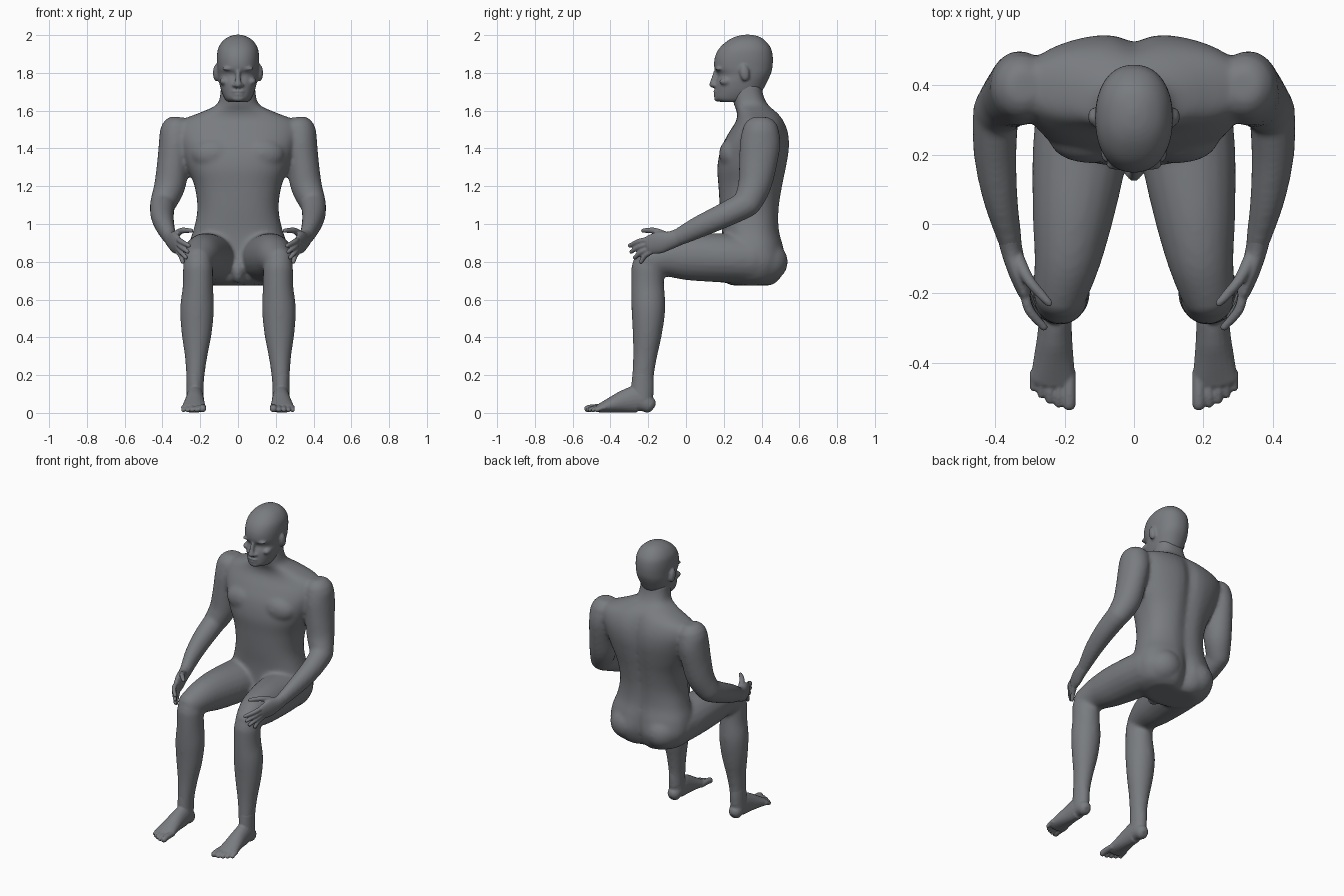
import bpy, bmesh, math
from mathutils import Vector, Matrix

SIDES = 20
skin = bpy.data.materials.new("slate_grey")
skin.diffuse_color = (0.19, 0.20, 0.215, 1)


def smooth_rows(rows, steps=4):
    """Catmull-Rom interpolation of number rows."""
    out = []
    for i in range(len(rows) - 1):
        a, b, c, d = (rows[max(0, min(len(rows) - 1, i + k))] for k in (-1, 0, 1, 2))
        for s in range(steps):
            t = s / steps
            out.append([0.5 * (2 * q + (r - p) * t + (2 * p - 5 * q + 4 * r - w) * t * t
                               + (3 * q - p - 3 * r + w) * t ** 3)
                        for p, q, r, w in zip(a, b, c, d)])
    return out + [list(rows[-1])]


def skin_rings(bm, rings):
    loops = [[bm.verts.new(p) for p in ring] for ring in rings]
    n = len(loops[0])
    for a, b in zip(loops, loops[1:]):
        for i in range(n):
            bm.faces.new((a[i], a[(i + 1) % n], b[(i + 1) % n], b[i]))
    bm.faces.new(loops[0][::-1])
    bm.faces.new(loops[-1])


def tube(bm, rows, side=1):
    """Round-ended limb; rows are x, y, z, half width, half depth."""
    rows = smooth_rows(rows)
    pts = [Vector((r[0] * side, r[1], r[2])) for r in rows]
    rings = []
    last = len(rows) - 1
    for i, r in enumerate(rows):
        t = (pts[min(i + 1, last)] - pts[max(i - 1, 0)]).normalized()
        v = t.cross(Vector((1, 0, 0))).normalized()
        u = v.cross(t)

        def ring(shift, k):
            return [pts[i] + t * shift + u * (r[3] * k * math.cos(a)) + v * (r[4] * k * math.sin(a))
                    for a in (math.tau * j / SIDES for j in range(SIDES))]
        m = min(r[3], r[4])
        dome = [(0.9 * m, 0.4), (0.75 * m, 0.66), (0.45 * m, 0.89)]
        if i == 0:
            rings += [ring(-s, k) for s, k in dome]
        rings.append(ring(0, 1))
        if i == last:
            rings += [ring(s, k) for s, k in reversed(dome)]
    skin_rings(bm, rings)


def loft(bm, rows, power, groove=0.0):
    """Upright form; rows are z, half width, front y, back y, groove share."""
    rings = []
    for z, w, f, b, g in smooth_rows(rows):
        ring = []
        for j in range(48):
            a = math.tau * j / 48
            c, s = math.cos(a), math.sin(a)
            x = w * math.copysign(abs(c) ** (2 / power), c)
            y = (f + b) / 2 + (b - f) / 2 * math.copysign(abs(s) ** (2 / power), s)
            if s > 0:
                y -= groove * g * math.exp(-(x / 0.045) ** 2)
            ring.append((x, y, z))
        rings.append(ring)
    skin_rings(bm, rings)


def ball(bm, loc, size, tilt=0.0):
    m = Matrix.Translation(loc) @ Matrix.Rotation(tilt, 4, 'X') @ Matrix.Diagonal((*size, 1))
    bmesh.ops.create_icosphere(bm, subdivisions=3, radius=1, matrix=m)


def fuse(bm, name, voxel, smoothing):
    """Merge overlapping forms into one smooth surface."""
    bmesh.ops.recalc_face_normals(bm, faces=bm.faces[:])
    me = bpy.data.meshes.new(name)
    bm.to_mesh(me)
    bm.free()
    ob = bpy.data.objects.new(name, me)
    bpy.context.collection.objects.link(ob)
    rm = ob.modifiers.new("merge", 'REMESH')
    rm.mode, rm.voxel_size, rm.use_smooth_shade = 'VOXEL', voxel, True
    sm = ob.modifiers.new("soften", 'SMOOTH')
    sm.factor, sm.iterations = 0.5, smoothing
    bpy.ops.object.select_all(action='DESELECT')
    bpy.context.view_layer.objects.active = ob
    ob.select_set(True)
    for mod in ("merge", "soften"):
        bpy.ops.object.modifier_apply(modifier=mod)
    bpy.ops.object.shade_smooth()
    ob.data.materials.clear()
    ob.data.materials.append(skin)


# Body: trunk and neck, then limbs
bm = bmesh.new()
loft(bm, [(0.675, 0.16, 0.24, 0.46, 1), (0.71, 0.23, 0.19, 0.505, 1.6), (0.79, 0.27, 0.18, 0.535, 1.8),
          (0.88, 0.265, 0.19, 0.52, 1.2), (0.97, 0.235, 0.19, 0.497, 0.7), (1.08, 0.215, 0.18, 0.497, 0.7),
          (1.2, 0.23, 0.172, 0.515, 0.8), (1.3, 0.27, 0.166, 0.535, 0.9), (1.4, 0.305, 0.185, 0.55, 1),
          (1.48, 0.325, 0.225, 0.545, 1), (1.545, 0.305, 0.265, 0.52, 0.7), (1.59, 0.20, 0.27, 0.485, 0.3),
          (1.63, 0.115, 0.255, 0.435, 0), (1.68, 0.095, 0.245, 0.41, 0), (1.74, 0.09, 0.25, 0.40, 0)],
     2.4, 0.025)
ball(bm, (0, 0.19, 0.755), (0.035, 0.05, 0.07))  # groin
for s in (1, -1):
    ball(bm, (0.125 * s, 0.245, 1.37), (0.12, 0.07, 0.085))  # chest muscle
    ball(bm, (0.125 * s, 0.40, 0.80), (0.125, 0.14, 0.12))  # buttock
    tube(bm, [(0.325, 0.395, 1.485, 0.09, 0.10), (0.332, 0.392, 1.42, 0.088, 0.108),
              (0.345, 0.38, 1.31, 0.085, 0.10), (0.362, 0.362, 1.2, 0.083, 0.088),
              (0.397, 0.325, 1.11, 0.07, 0.075)], s)  # upper arm
    tube(bm, [(0.40, 0.31, 1.10, 0.067, 0.072), (0.401, 0.2, 1.045, 0.062, 0.066),
              (0.385, 0.07, 0.985, 0.05, 0.059), (0.355, -0.06, 0.92, 0.033, 0.045)], s)  # forearm
    tube(bm, [(0.145, 0.35, 0.815, 0.135, 0.13), (0.157, 0.2, 0.82, 0.137, 0.13),
              (0.177, 0.02, 0.826, 0.117, 0.125), (0.192, -0.1, 0.826, 0.097, 0.107),
              (0.212, -0.195, 0.805, 0.08, 0.085)], s)  # thigh
    tube(bm, [(0.212, -0.205, 0.77, 0.08, 0.085), (0.212, -0.203, 0.67, 0.081, 0.088),
              (0.217, -0.199, 0.55, 0.09, 0.09), (0.219, -0.205, 0.42, 0.08, 0.078),
              (0.222, -0.217, 0.3, 0.06, 0.064), (0.226, -0.228, 0.19, 0.048, 0.058),
              (0.228, -0.23, 0.1, 0.045, 0.062)], s)  # lower leg
fuse(bm, "body", 0.011, 9)

# Head with face features
bm = bmesh.new()
loft(bm, [(1.645, 0.05, 0.19, 0.30, 0), (1.66, 0.068, 0.155, 0.36, 0), (1.70, 0.087, 0.153, 0.40, 0),
          (1.75, 0.10, 0.157, 0.428, 0), (1.79, 0.106, 0.17, 0.447, 0), (1.825, 0.11, 0.15, 0.457, 0),
          (1.88, 0.112, 0.152, 0.46, 0), (1.93, 0.105, 0.176, 0.45, 0), (1.97, 0.08, 0.22, 0.42, 0),
          (1.993, 0.045, 0.265, 0.385, 0), (2.002, 0.012, 0.31, 0.34, 0)], 2.2)
tube(bm, [(0, 0.16, 1.805, 0.012, 0.014), (0, 0.148, 1.765, 0.014, 0.016),
          (0, 0.141, 1.738, 0.02, 0.018)])  # nose
ball(bm, (0, 0.157, 1.702), (0.034, 0.013, 0.007))  # upper lip
ball(bm, (0, 0.158, 1.686), (0.03, 0.013, 0.007))  # lower lip
ball(bm, (0, 0.17, 1.665), (0.035, 0.022, 0.018))  # chin
for s in (1, -1):
    ball(bm, (0.02 * s, 0.152, 1.735), (0.012, 0.015, 0.010))  # nostril
    ball(bm, (0.045 * s, 0.172, 1.822), (0.04, 0.018, 0.010))  # brow
    ball(bm, (0.115 * s, 0.31, 1.80), (0.018, 0.026, 0.045), 0.15)  # ear
    ball(bm, (0.075 * s, 0.21, 1.755), (0.022, 0.035, 0.02))  # cheek
fuse(bm, "head", 0.007, 4)

for s, label in ((1, "left"), (-1, "right")):
    # Hand resting beside the knee
    bm = bmesh.new()
    tube(bm, [(0.362, -0.03, 0.935, 0.034, 0.045), (0.352, -0.08, 0.915, 0.031, 0.047),
              (0.335, -0.14, 0.902, 0.027, 0.058), (0.317, -0.195, 0.89, 0.02, 0.05)], s)
    fingers = [(0.92, -0.31, 0.885, 0.252), (0.898, -0.302, 0.853, 0.258),
               (0.874, -0.283, 0.822, 0.268), (0.853, -0.25, 0.80, 0.285)]
    for z, ytip, ztip, xtip in fingers:
        y0 = -0.185
        tube(bm, [(0.318, y0, z, 0.014, 0.014), (0.303, (y0 + ytip) / 2, (z + ztip) / 2 + 0.006, 0.014, 0.014),
                  (xtip + 0.008, ytip + 0.012, ztip, 0.011, 0.011)], s)
    tube(bm, [(0.338, -0.10, 0.935, 0.022, 0.022), (0.305, -0.16, 0.962, 0.016, 0.017),
              (0.272, -0.2, 0.966, 0.014, 0.014), (0.246, -0.228, 0.964, 0.011, 0.011)], s)  # thumb
    fuse(bm, label + "_hand", 0.005, 3)

    # Foot with toes
    bm = bmesh.new()
    tube(bm, [(0.228, -0.203, 0.046, 0.042, 0.046), (0.227, -0.25, 0.072, 0.046, 0.072),
              (0.229, -0.32, 0.062, 0.05, 0.062), (0.232, -0.39, 0.043, 0.058, 0.043),
              (0.234, -0.45, 0.026, 0.066, 0.026)], s)
    tube(bm, [(0.228, -0.228, 0.2, 0.046, 0.056), (0.228, -0.23, 0.14, 0.045, 0.06),
              (0.228, -0.235, 0.07, 0.045, 0.06)], s)  # ankle
    for x, y, r in [(0.187, -0.52, 0.019), (0.217, -0.518, 0.013), (0.243, -0.507, 0.013),
                    (0.267, -0.492, 0.012), (0.289, -0.472, 0.012)]:
        tube(bm, [(x, -0.43, 0.028, r, r), (x, y + 0.03, 0.027, r, r), (x, y, r + 0.003, r, r)], s)
    fuse(bm, label + "_foot", 0.005, 3)
